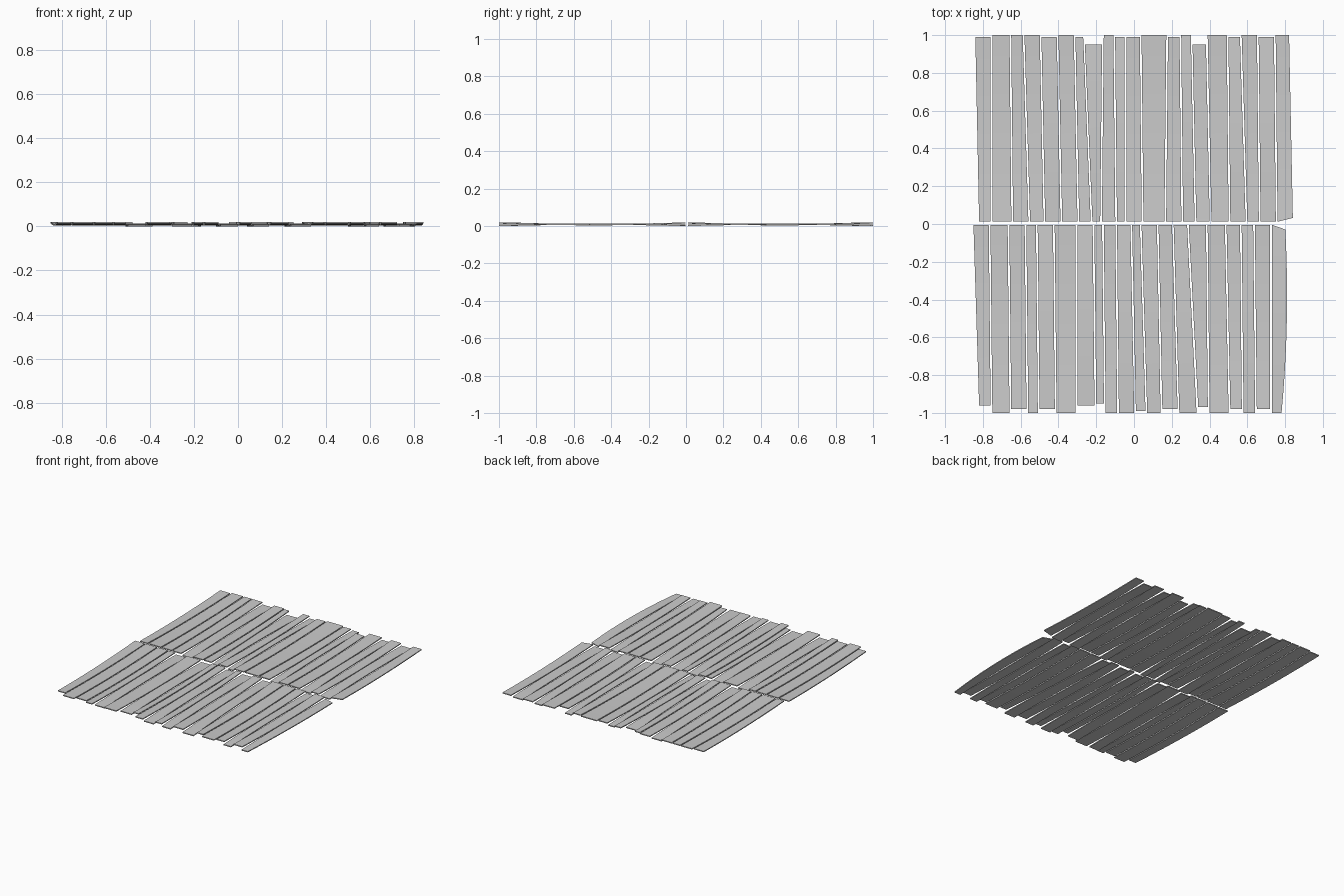
import bpy
import bmesh

cube = bpy.data.objects.get("Cube")
if cube:
    bpy.data.objects.remove(cube, do_unlink=True)

# Weathered grey surface shared by every plank
grey = bpy.data.materials.new("weathered grey")
grey.use_nodes = True
colour = (0.6, 0.6, 0.6, 1.0)
grey.diffuse_color = colour
shader = next(n for n in grey.node_tree.nodes if n.type == 'BSDF_PRINCIPLED')
shader.inputs["Base Color"].default_value = colour

UNIT = 0.01        # plank layout is given in hundredths
GAP = 0.009        # open joint between neighbouring planks
THICKNESS = 0.007
SEGMENTS = 10


def plank_height(t, arched):
    """Underside height along a warped plank: crowned or cupped."""
    curve = (2 * t - 1) ** 2
    if arched:
        return 0.007 * (1 - curve)
    return 0.004 + 0.009 * curve


def make_plank(name, near, far, y_near, y_far, arched, skew=0.0, bow=0.0):
    """Sweep a flat rectangular section from the middle seam to the outer end."""
    bm = bmesh.new()
    rings = []
    for i in range(SEGMENTS + 1):
        t = i / SEGMENTS
        left = near[0] + (far[0] - near[0]) * t
        right = near[1] + (far[1] - near[1]) * t + bow * 4 * t * (1 - t)
        y_left = y_near + (y_far - y_near) * t
        y_right = y_left + skew * (1 - t)
        z = plank_height(t, arched)
        corners = [
            (left, y_left, z),
            (right, y_right, z),
            (right, y_right, z + THICKNESS),
            (left, y_left, z + THICKNESS),
        ]
        rings.append([bm.verts.new(c) for c in corners])
    for a, b in zip(rings, rings[1:]):
        for k in range(4):
            n = (k + 1) % 4
            bm.faces.new((a[k], a[n], b[n], b[k]))
    bm.faces.new(rings[0])
    bm.faces.new(rings[-1])
    bmesh.ops.recalc_face_normals(bm, faces=bm.faces[:])

    mesh = bpy.data.meshes.new(name)
    bm.to_mesh(mesh)
    bm.free()
    mesh.materials.append(grey)
    plank = bpy.data.objects.new(name, mesh)
    bpy.context.scene.collection.objects.link(plank)
    return plank


def make_row(name, seam_edges, end_edges, shortfall, arched, side, y_seam,
             last_skew, last_bow):
    """Lay one row of uneven planks from right to left of the floor."""
    planks = []
    count = len(shortfall)
    for i in range(count):
        near = (seam_edges[i] * UNIT, seam_edges[i + 1] * UNIT - GAP)
        far = (end_edges[i] * UNIT, end_edges[i + 1] * UNIT - GAP)
        is_last = i == count - 1
        planks.append(make_plank(
            f"{name}_plank_{i + 1}", near, far,
            y_seam, side * (1 - shortfall[i] * UNIT), i in arched,
            last_skew if is_last else 0.0,
            last_bow if is_last else 0.0))
    return planks


# Back row of planks
planks = make_row(
    "back",
    [-82, -75, -64, -55, -47, -38, -29, -22, -17, -9, -4,
     5, 17, 26, 33, 41, 51, 60, 67, 76, 85],
    [-84, -75, -65, -58, -49, -40, -31, -26, -16, -10, -4,
     4, 18, 25, 31, 39, 50, 57, 66, 75, 83],
    [1, 0, 0, 0, 1, 0, 1, 5, 0, 1, 1, 0, 1, 0, 5, 0, 1, 0, 1, 0],
    {4, 7, 9, 13, 16, 18}, 1, 0.012, 0.02, 0.0)

# Front row of planks
planks += make_row(
    "front",
    [-85, -76, -66, -57, -51, -42, -30, -21, -16, -9, -1,
     4, 13, 21, 29, 39, 49, 57, 64, 73, 81],
    [-82, -75, -65, -56, -50, -41, -30, -20, -15, -8, 1,
     7, 15, 24, 34, 40, 51, 58, 65, 73, 79],
    [4, 0, 2, 0, 2, 0, 4, 5, 0, 0, 1, 0, 2, 0, 3, 0, 2, 0, 2, 0],
    {4, 6, 9, 11, 13, 17, 19}, -1, -0.004, -0.025, 0.018)

# Smooth the gentle warp while keeping the plank edges crisp
bpy.ops.object.select_all(action='DESELECT')
for plank in planks:
    plank.select_set(True)
bpy.context.view_layer.objects.active = planks[0]
bpy.ops.object.shade_smooth_by_angle()
